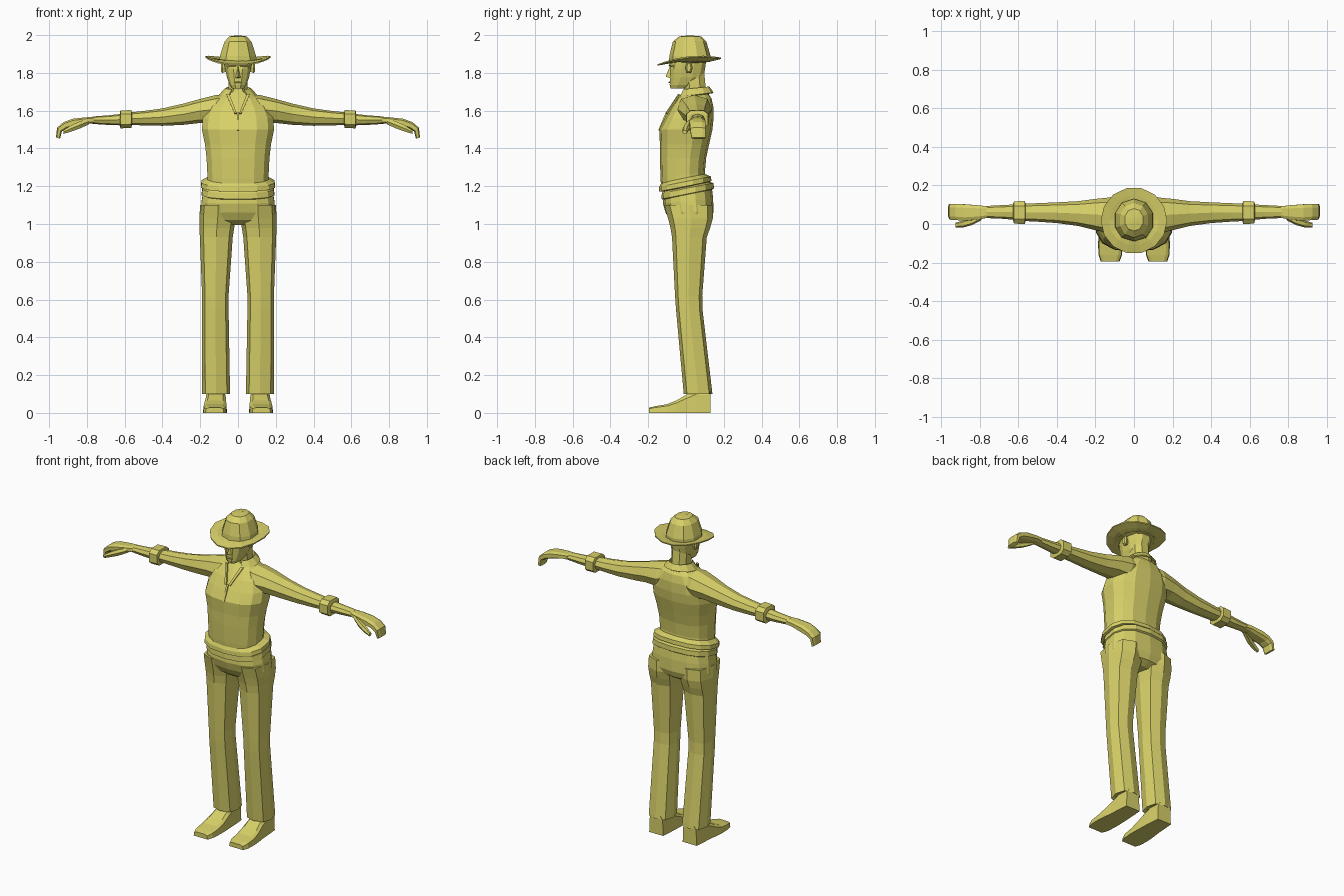
import bpy, bmesh, math
from mathutils import Vector

mat = bpy.data.materials.new("olive yellow")
mat.diffuse_color = (0.68, 0.63, 0.14, 1)


def finish(name, bm, mirror=False, thick=0):
    bmesh.ops.recalc_face_normals(bm, faces=bm.faces)
    me = bpy.data.meshes.new(name)
    bm.to_mesh(me)
    bm.free()
    me.materials.append(mat)
    ob = bpy.data.objects.new(name, me)
    bpy.context.collection.objects.link(ob)
    if thick:
        s = ob.modifiers.new("thickness", 'SOLIDIFY')
        s.thickness = thick
        s.offset = 0
    if mirror:
        ob.modifiers.new("mirror", 'MIRROR')
    return ob


def loft(name, rings, mirror=False, closed=True, caps=True, thick=0):
    """Skin a list of point rings."""
    bm = bmesh.new()
    vs = [[bm.verts.new(p) for p in r] for r in rings]
    n = len(vs[0])
    for a, b in zip(vs, vs[1:]):
        for i in range(n if closed else n - 1):
            j = (i + 1) % n
            bm.faces.new((a[i], a[j], b[j], b[i]))
    if caps and closed:
        bm.faces.new(vs[0])
        bm.faces.new(vs[-1])
    return finish(name, bm, mirror, thick)


def oval(u0, u1, v0, v1, n, p, turn=0.0):
    pts = []
    for i in range(n):
        a = 2 * math.pi * (i + turn) / n
        c, s = math.cos(a), math.sin(a)
        pts.append(((u0 + u1) / 2 + (u1 - u0) / 2 * math.copysign(abs(c) ** (2 / p), c),
                    (v0 + v1) / 2 + (v1 - v0) / 2 * math.copysign(abs(s) ** (2 / p), s)))
    return pts


def level(z, x0, x1, y0, y1, n=12, p=2.4, slope=0.0, turn=0.0):
    return [Vector((x, y, z + slope * y)) for x, y in oval(x0, x1, y0, y1, n, p, turn)]


def upright(x, y0, y1, z0, z1, n=8, p=2.3, turn=0.0):
    return [Vector((x, y, z)) for y, z in oval(y0, y1, z0, z1, n, p, turn)]


# Shirt body
loft("shirt", [level(z, -w, w, f, b, 14, 2.5, s, 0.5) for z, w, f, b, s in [
    (1.20, .165, -.13, .105, .2), (1.26, .165, -.135, .10, .15), (1.35, .17, -.138, .107, 0),
    (1.42, .178, -.138, .122, 0), (1.50, .195, -.142, .14, 0), (1.56, .19, -.112, .146, 0),
    (1.62, .165, -.078, .145, 0), (1.665, .12, -.045, .135, 0), (1.70, .065, -.015, .11, 0)]])
# Flared shirt hem and trouser waistband
loft("shirt_hem", [level(z, -w, w, f, b, 14, 2.5, .2, 0.5) for z, w, f, b in [
    (1.245, .165, -.13, .10), (1.225, .197, -.142, .132), (1.20, .2, -.144, .135), (1.195, .175, -.12, .11)]])
loft("waistband", [level(z, -w, w, f, b, 14, 2.5, .2, 0.5) for z, w, f, b in [
    (1.2, .17, -.12, .12), (1.188, .192, -.128, .146), (1.158, .196, -.13, .148), (1.15, .18, -.115, .13)]])

# Trousers
loft("trouser_hips", [level(z, -w, w, f, b, 14, 2.5, s, 0.5) for z, w, f, b, s in [
    (1.18, .186, -.118, .135, .2), (1.12, .196, -.122, .144, .1), (1.06, .202, -.108, .145, 0),
    (1.02, .19, -.085, .13, 0), (.995, .15, -.05, .09, 0)]])
loft("trouser_leg", [level(z, a, c, f, b, 8, 2.7) for z, a, c, f, b in [
    (1.10, .01, .2, -.115, .143), (1.03, .01, .205, -.095, .142), (.98, .02, .204, -.082, .128),
    (.93, .028, .202, -.074, .11), (.62, .05, .19, -.058, .086), (.55, .05, .19, -.053, .087),
    (.10, .042, .19, -.012, .14), (.11, .06, .175, .005, .125)]], True)

# Shoes: side sections from heel to toe
loft("shoe", [[Vector((a, y, 0)), Vector((c, y, 0)), Vector((c - .004, y, h * .8)),
               Vector((c - .02, y, h)), Vector((a + .02, y, h)), Vector((a + .004, y, h * .8))]
              for y, a, c, h in [(.13, .068, .165, .12), (.05, .062, .172, .12), (-.0, .06, .175, .095),
                                 (-.05, .058, .182, .066), (-.10, .058, .186, .046), (-.16, .062, .184, .036),
                                 (-.195, .075, .172, .028)]], True)

# Sleeves, cuffs, hands
loft("sleeve", [upright(*r) for r in [
    (.04, -.02, .12, 1.55, 1.69), (.12, -.05, .138, 1.53, 1.682), (.2, -.032, .13, 1.535, 1.662),
    (.29, -.01, .118, 1.525, 1.637), (.4, .005, .112, 1.52, 1.612), (.5, .012, .108, 1.522, 1.598),
    (.58, .016, .104, 1.525, 1.59)]], True)
loft("sleeve_cuff", [upright(*r, n=8, p=3.2, turn=.5) for r in [
    (.562, .012, .107, 1.52, 1.592), (.565, -.003, .122, 1.506, 1.605), (.622, -.001, .12, 1.504, 1.604),
    (.626, .015, .105, 1.52, 1.59)]], True)
loft("forearm", [upright(*r) for r in [
    (.6, .02, .102, 1.522, 1.585), (.68, .027, .098, 1.524, 1.576), (.77, .031, .093, 1.53, 1.569)]], True)
hand = [(.76, 1.550, .031, .093, .038, 0), (.80, 1.548, .022, .098, .036, .1), (.87, 1.536, .014, .104, .046, .3),
        (.915, 1.522, .018, .106, .040, .5), (.945, 1.50, .02, .106, .034, .9), (.953, 1.455, .028, .104, .024, 1.2)]
loft("hand", [[Vector((x - math.sin(t) * -v, y, z + math.cos(t) * v))
               for y, v in oval(a, b, -h / 2, h / 2, 8, 3.2, .5)] for x, z, a, b, h, t in hand], True)
loft("thumb", [upright(*r, n=6) for r in [
    (.79, .02, .06, 1.525, 1.56), (.84, -.006, .035, 1.502, 1.545), (.885, -.018, .018, 1.487, 1.523),
    (.925, -.018, .006, 1.475, 1.497)]], True)

# Neck and head
loft("neck", [level(z, -w, w, f, b, 8, 2.4, 0, .5) for z, w, f, b in [
    (1.64, .065, -.035, .115), (1.71, .055, -.015, .11), (1.80, .055, -.02, .10)]])
loft("head", [level(z, -w, w, f, b, 12, 2.5, 0, .5) for z, w, f, b in [
    (1.717, .032, -.083, .01), (1.735, .045, -.088, .05), (1.775, .06, -.088, .095), (1.82, .07, -.088, .103),
    (1.845, .074, -.084, .107), (1.89, .078, -.082, .112)]])


def wedge(name, pts, faces, mirror=False, thick=0):
    bm = bmesh.new()
    vs = [bm.verts.new(p) for p in pts]
    for f in faces:
        bm.faces.new([vs[i] for i in f])
    return finish(name, bm, mirror, thick)


wedge("nose", [(0, -.084, 1.84), (-.016, -.083, 1.772), (.016, -.083, 1.772), (0, -.108, 1.78)],
      [(0, 1, 3), (0, 3, 2), (1, 2, 3), (0, 2, 1)])
loft("mouth", [upright(x, -.093, -.08, 1.75 - h, 1.75 + h, 6) for x, h in
               [(-.022, .002), (0, .005), (.022, .002)]])
loft("brow", [upright(x, y - .008, y + .02, 1.832, 1.85, 6) for x, y in [(.01, -.084), (.045, -.075), (.06, -.055)]], True)
loft("ear", [[Vector((x, y, z)) for y, z in oval(.0 - g, .03 + g, 1.80 - g, 1.855 + g, 6, 2.5)]
             for x, g in [(.06, -.005), (.083, .004), (.09, -.004)]], True)

# Hat brim, dished with raised sides
N = 14


def brim_ring(r, dz):
    ring = []
    for i in range(N):
        a = 2 * math.pi * i / N
        c, s = math.cos(a), math.sin(a)
        k = (r - .09) / .082
        ring.append(Vector((r * c, .018 + r * s, 1.862 + dz + k * (.026 * c * c + .018 * s - .004))))
    return ring


loft("hat_brim", [brim_ring(.07, -.006), brim_ring(.13, -.006), brim_ring(.172, -.003),
                  brim_ring(.172, .004), brim_ring(.13, .006), brim_ring(.07, .006)])
# Hat crown with a pinched top
crown = [level(z, -w, w, f, b, 10, 2.2, 0, .5) for z, w, f, b in [
    (1.858, .104, -.09, .128), (1.89, .1, -.088, .13), (1.965, .075, -.07, .108), (1.993, .048, -.036, .08)]]
crown.append([Vector((0, .02, 1.994)) + Vector((v.x * .25, (v.y - .02) * .25, .004 if abs(v.x) > .02 else 0))
              for v in crown[-1]])
loft("hat_crown", crown)

# Folded collar, open at the front
angles = [math.radians(90 + a) for a in range(-150, 151, 30)]


def collar_ring(rx, ry, z, drop):
    return [Vector((rx * math.cos(a), .05 + ry * math.sin(a), z + drop * math.sin(a))) for a in angles]


loft("collar", [collar_ring(.062, .066, 1.66, 0), collar_ring(.068, .074, 1.716, .008),
                collar_ring(.098, .092, 1.682, .012)], closed=False, thick=.008)

# Lapel edges running down to the placket
wedge("lapel", [(.045, -.038, 1.685), (.062, -.034, 1.685), (.006, -.105, 1.585), (.018, -.103, 1.585)],
      [(0, 1, 3, 2)], True, .009)
wedge("placket", [(-.006, -.103, 1.59), (.006, -.103, 1.59), (.006, -.143, 1.495), (-.006, -.143, 1.495)],
      [(0, 1, 2, 3)], False, .008)
